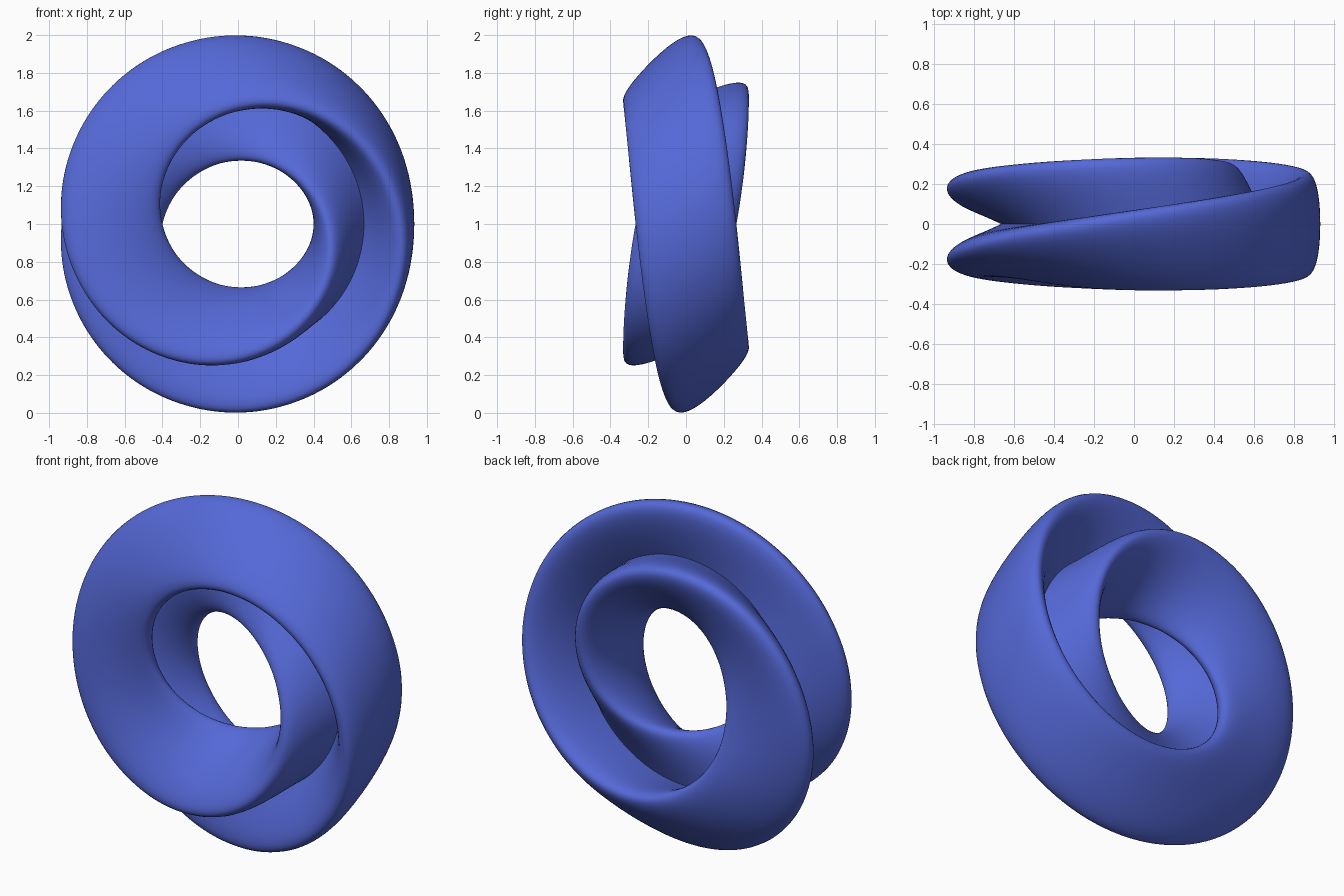
import bpy
import bmesh
from math import sin, cos, pi

cube = bpy.data.objects.get("Cube")
if cube:
    bpy.data.objects.remove(cube, do_unlink=True)

RING = 2 / 3       # radius of the core circle
SIZE = 0.2666      # half width of the figure-eight section
STEPS = 360        # steps along two full laps
SIDES = 40         # steps across one lobe

# Flat blue material
blue = bpy.data.materials.new("blue")
blue.use_nodes = True
colour = (0.09, 0.14, 0.68, 1)
blue.diffuse_color = colour
blue.node_tree.nodes["Principled BSDF"].inputs["Base Color"].default_value = colour


def surface_point(u, v):
    """Figure-eight section, turned by half the angle travelled round the ring."""
    a, b = sin(v), sin(2 * v)
    radial = RING + SIZE * (cos(u / 2) * a - sin(u / 2) * b)
    axial = SIZE * (sin(u / 2) * a + cos(u / 2) * b)
    return radial * cos(u), -axial, 1 + radial * sin(u)


# One lobe of the figure eight swept twice round, so it closes on itself
bm = bmesh.new()
rings = [[bm.verts.new(surface_point(4 * pi * i / STEPS, pi * j / SIDES))
          for j in range(SIDES + 1)] for i in range(STEPS)]
for i, ring in enumerate(rings):
    following = rings[(i + 1) % STEPS]
    for j in range(SIDES):
        face = bm.faces.new((ring[j], ring[j + 1], following[j + 1], following[j]))
        face.smooth = True

mesh = bpy.data.meshes.new("twisted_ring")
bm.to_mesh(mesh)
bm.free()
mesh.materials.append(blue)
bpy.context.collection.objects.link(bpy.data.objects.new("twisted_ring", mesh))
